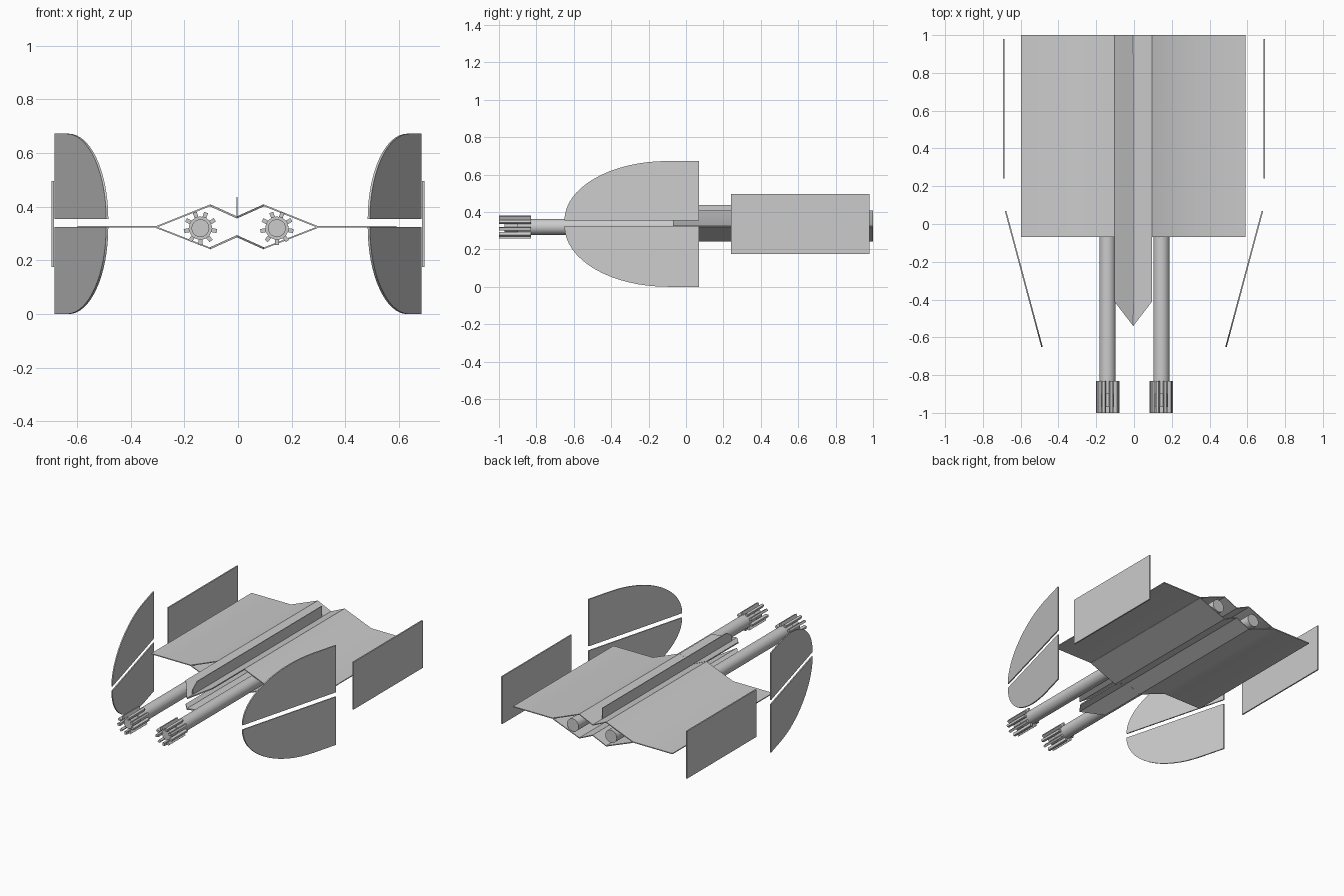
import bpy, bmesh, math
from mathutils import Matrix, Vector

if "Cube" in bpy.data.objects:
    bpy.data.objects.remove(bpy.data.objects["Cube"])

CX = -0.004      # hull centre line
MID = 0.325      # hull mid height


def finish(name, bm, smooth=False):
    bmesh.ops.recalc_face_normals(bm, faces=bm.faces)
    me = bpy.data.meshes.new(name)
    bm.to_mesh(me)
    bm.free()
    ob = bpy.data.objects.new(name, me)
    bpy.context.collection.objects.link(ob)
    if smooth:
        bpy.ops.object.select_all(action='DESELECT')
        ob.select_set(True)
        bpy.context.view_layer.objects.active = ob
        bpy.ops.object.shade_smooth_by_angle(angle=math.radians(30))
    return ob


def slab(name, rows, shift, smooth=False):
    """Thicken flat polygons: each one is extruded by the shift vector."""
    bm = bmesh.new()
    for pts in rows:
        bm.faces.new([bm.verts.new(Vector(p) - Vector(shift) / 2) for p in pts])
    bmesh.ops.remove_doubles(bm, verts=bm.verts, dist=1e-5)
    geo = bmesh.ops.extrude_face_region(bm, geom=bm.faces[:], use_keep_orig=True)
    verts = [v for v in geo['geom'] if isinstance(v, bmesh.types.BMVert)]
    bmesh.ops.translate(bm, verts=verts, vec=shift)
    return finish(name, bm, smooth)


def strip(name, profile, y0, y1):
    rows = [[(CX + a[0], y0, a[1]), (CX + b[0], y0, b[1]),
             (CX + b[0], y1, b[1]), (CX + a[0], y1, a[1])]
            for a, b in zip(profile, profile[1:])]
    return slab(name, rows, (0, 0, 0.006), True)


def tube(bm, x, z, r, y0, y1, sides=32):
    m = Matrix.Translation((x, (y0 + y1) / 2, z)) @ Matrix.Rotation(math.pi / 2, 4, 'X')
    bmesh.ops.create_cone(bm, cap_ends=True, segments=sides, radius1=r, radius2=r,
                          depth=y1 - y0, matrix=m)


# hull: upper sheet with flat wings, lower sheet below the guns
strip("hull_upper", [(-0.595, MID), (-0.3, MID), (-0.1, 0.405), (0, 0.36),
                     (0.1, 0.405), (0.3, MID), (0.595, MID)], -0.07, 1.0)
strip("hull_lower", [(-0.3, MID - 0.002), (-0.1, 0.245), (0, 0.29),
                     (0.1, 0.245), (0.3, MID - 0.002)], -0.07, 1.0)

# pointed nose sheets continuing the valley of the hull
for name, edge, valley in (("nose_upper", 0.405, 0.36), ("nose_lower", 0.245, 0.29)):
    rows = [[(CX, -0.07, valley), (CX + s * 0.1, -0.07, edge),
             (CX + s * 0.1, -0.41, edge), (CX, -0.54, valley)] for s in (-1, 1)]
    slab(name, rows, (0, 0, 0.008))

# thin spine fin in the upper valley
slab("spine_fin", [[(CX, -0.48, 0.36), (CX, 0.9, 0.36), (CX, 0.9, 0.437),
                    (CX, -0.43, 0.437), (CX, -0.48, 0.40)]], (0.005, 0, 0))

# twin guns with ribbed muzzles
for side, x in (("left", -0.14), ("right", 0.145)):
    z = 0.32
    bm = bmesh.new()
    tube(bm, x, z, 0.043, -0.9, 1.0)
    tube(bm, x, z, 0.033, -0.97, -0.9)
    finish("gun_barrel_" + side, bm, True)
    bm = bmesh.new()
    for i in range(9):
        a = -math.pi / 2 + i * 2 * math.pi / 9
        m = (Matrix.Translation((x, -0.915, z)) @ Matrix.Rotation(-a, 4, 'Y')
             @ Matrix.Translation((0.052, 0, 0)) @ Matrix.Diagonal((0.02, 0.17, 0.015, 1)))
        bmesh.ops.create_cube(bm, size=1, matrix=m)
    finish("muzzle_ribs_" + side, bm)

# side panels: slanted rounded pairs in front, plain plates behind
for side, s in (("left", -1), ("right", 1)):
    for level, base, height in (("upper", 0.355, 0.317), ("lower", 0.325, -0.325)):
        prof = [(0.07, base)]
        for i in range(17):
            a = i / 16 * math.pi / 2
            prof.append((-0.1 - 0.55 * math.cos(a), base + height * math.sin(a)))
        prof.append((0.07, base + height))
        pts = [(s * (0.68 + (y - 0.07) * 0.19 / 0.71), y, z) for y, z in prof]
        slab(f"front_panel_{level}_{side}", [pts], (0.008, 0, 0))
    x = s * 0.69
    slab("rear_panel_" + side, [[(x, 0.24, 0.175), (x, 0.98, 0.175),
                                 (x, 0.98, 0.495), (x, 0.24, 0.495)]], (0.009, 0, 0))
